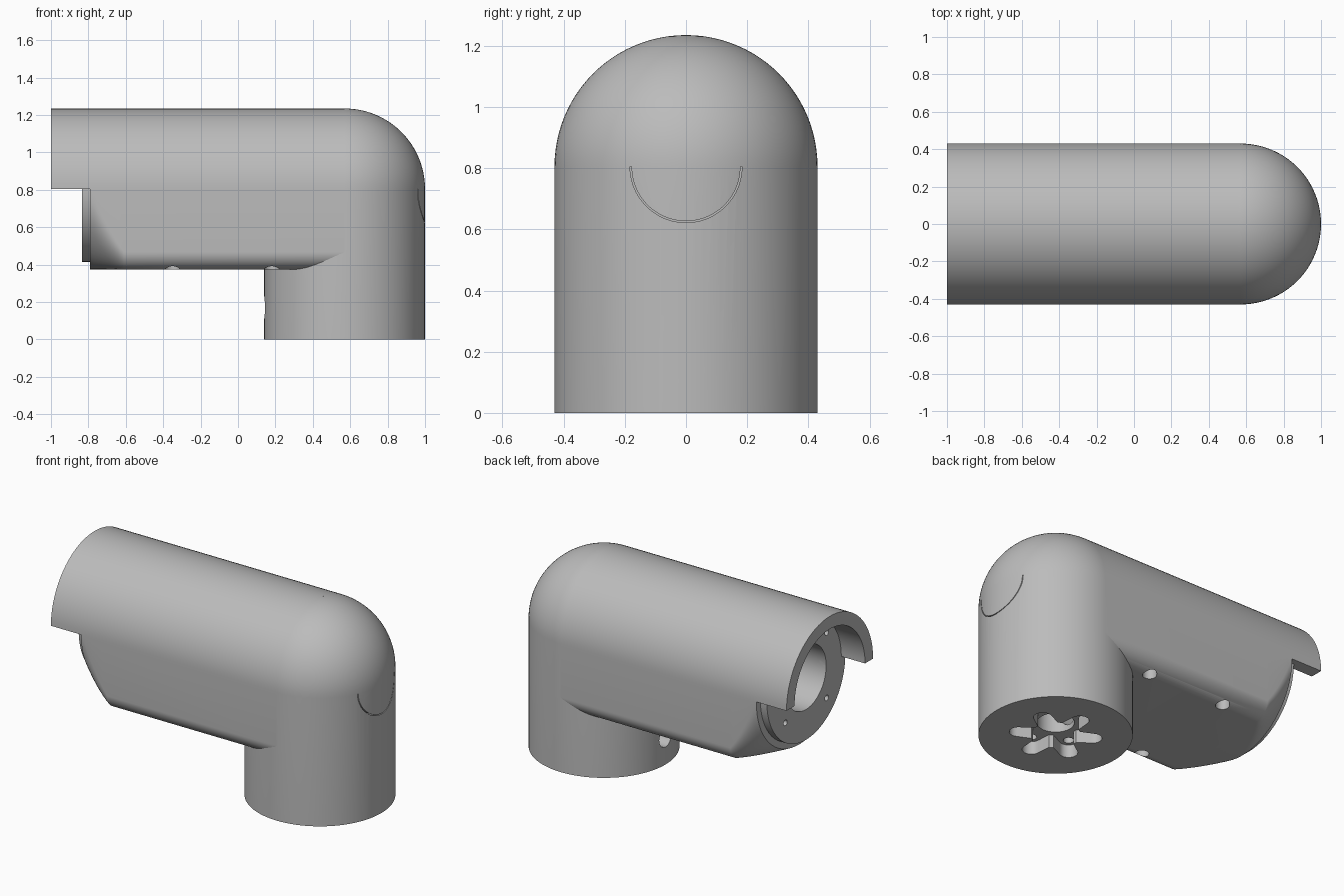
import bpy, bmesh
from math import sin, cos, pi, radians
from mathutils import Vector

cube = bpy.data.objects.get("Cube")
if cube:
    bpy.data.objects.remove(cube, do_unlink=True)

R = 0.43          # tube radius
ZC = 0.805        # height of the arm axis
PX = 0.57         # x of the post axis
END = -0.79       # open end of the arm
FACE = -0.835     # front of the flange

grey = bpy.data.materials.new("plain_grey")
grey.use_nodes = True
colour = (0.5, 0.5, 0.5, 1)
grey.diffuse_color = colour
grey.node_tree.nodes["Principled BSDF"].inputs["Base Color"].default_value = colour


def loft(name, rings):
    """Skin a row of equal-length rings and cap both ends."""
    bm = bmesh.new()
    rows = [[bm.verts.new(p) for p in ring] for ring in rings]
    n = len(rows[0])
    for a, b in zip(rows, rows[1:]):
        for i in range(n):
            j = (i + 1) % n
            bm.faces.new((a[i], a[j], b[j], b[i]))
    bm.faces.new(rows[0])
    bm.faces.new(rows[-1])
    bmesh.ops.recalc_face_normals(bm, faces=bm.faces)
    mesh = bpy.data.meshes.new(name)
    bm.to_mesh(mesh)
    bm.free()
    mesh.materials.append(grey)
    obj = bpy.data.objects.new(name, mesh)
    bpy.context.collection.objects.link(obj)
    return obj


def arc(r, a0, a1, n, u=0.0, v=0.0):
    steps = [radians(a0 + (a1 - a0) * i / n) for i in range(n + 1)]
    return [(u + r * cos(a), v + r * sin(a)) for a in steps]


def along_x(name, outline, x0, x1):
    return loft(name, [[(x, y, z) for y, z in outline] for x in (x0, x1)])


def along_z(name, outline, z0, z1):
    return loft(name, [[(x, y, z) for x, y in outline] for z in (z0, z1)])


def circle(r, u, v, n=32):
    return arc(r, 0, 360, n, u, v)[:-1]


def section(x, r):
    """Round top, with bottom corners of radius r."""
    c = R - r
    pts = arc(R, 0, 180, 48, 0, ZC)
    pts += arc(r, 180, 270, 16, -c, ZC - c) + arc(r, 270, 360, 16, c, ZC - c)
    return [(x, y, z) for y, z in pts]


# Arm: round at the open end, blending into a box with rounded bottom edges
rings = []
for i in range(9):
    t = i / 8
    rings.append(section(END + 0.18 * t, 0.429 - 0.335 * (t + 0.3 * t * (1 - t))))
rings.append(section(PX, 0.094))
arm = loft("arm_housing", rings)

# Post with a domed top
profile = [(R, 0), (R, ZC)] + arc(R, 0, 88.5, 24, 0, ZC)[1:]
post = loft("domed_post", [[(x, y, z) for x, y in circle(r, PX, 0, 96)]
                           for r, z in profile])

# Half-round hood over the open end
hood = along_x("hood", arc(R, 0, 180, 48, 0, ZC) + arc(0.35, 180, 0, 48, 0, ZC),
               -1, END)

# Mounting flange
flange = along_x("mounting_flange", circle(0.39, 0, ZC, 96), FACE, END)

# Cutters for the bore, cable ways and drain holes
shared = [
    along_x("bore_cutter", circle(0.2, 0, ZC, 48), -0.9, 0.6),
    along_z("cable_cutter", circle(0.105, PX, 0, 48), -0.1, ZC),
    along_x("side_port_cutter", circle(0.06, 0, 0.17), 0, PX),
]
drains = [along_z("drain_cutter", circle(0.04, x, s * 0.35), 0.3, 0.5)
          for x in (-0.35, 0.18) for s in (-1, 1)]
flange_screws = [along_x("flange_screw_cutter",
                         circle(0.018, 0.29 * cos(a), ZC + 0.29 * sin(a), 16),
                         -0.9, -0.8)
                 for a in (radians(45 + 90 * k) for k in range(4))]

# Six-fingered pocket under the post, with a screw hole in each finger
star, base_screws = [], []
for k in range(6):
    a = 30 + 60 * k
    u, v = PX + 0.21 * cos(radians(a)), 0.21 * sin(radians(a))
    star += arc(0.052, a - 90, a + 90, 12, u, v)
    star += arc(0.14, a + 25, a + 35, 4, PX, 0)
    base_screws.append(along_z("base_screw_cutter", circle(0.03, u, v, 20), 0.05, 0.16))
pocket = along_z("pocket_cutter", star, -0.1, 0.08)

# Fine half-round seam on the back of the dome
seam = along_x("seam_cutter", arc(0.183, 180, 360, 48, 0, ZC)
               + arc(0.178, 360, 180, 48, 0, ZC), 0.93, 1.1)


def cut(obj, cutters):
    for c in cutters:
        mod = obj.modifiers.new("cut", 'BOOLEAN')
        mod.operation = 'DIFFERENCE'
        mod.solver = 'EXACT'
        mod.object = c
    bpy.context.view_layer.update()
    deps = bpy.context.evaluated_depsgraph_get()
    mesh = bpy.data.meshes.new_from_object(obj.evaluated_get(deps))
    obj.modifiers.clear()
    obj.data = mesh


cut(arm, shared + drains)
cut(post, shared + [pocket, seam] + base_screws)
cut(flange, shared[:1] + flange_screws)
for c in shared + drains + flange_screws + base_screws + [pocket, seam]:
    bpy.data.objects.remove(c, do_unlink=True)

# Smooth shading with sharp edges kept
for obj in (arm, post, hood, flange):
    bpy.ops.object.select_all(action='DESELECT')
    obj.select_set(True)
    bpy.context.view_layer.objects.active = obj
    bpy.ops.object.shade_smooth_by_angle(angle=radians(30))
